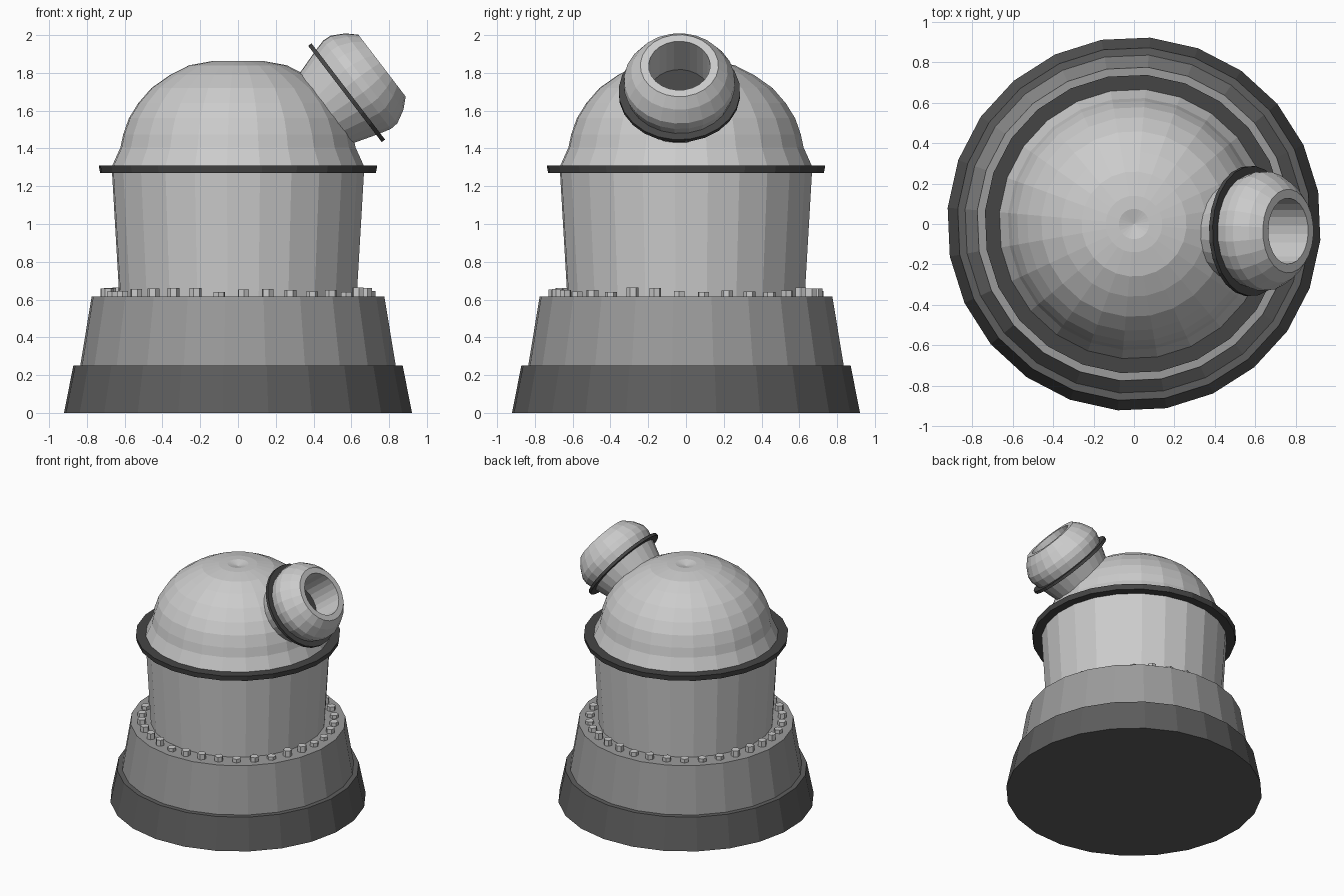
import bpy, bmesh, random
from math import sin, cos, radians, tau
from mathutils import Vector, Matrix

if "Cube" in bpy.data.objects:
    bpy.data.objects.remove(bpy.data.objects["Cube"])

random.seed(4)


def material(name, v):
    m = bpy.data.materials.new(name)
    m.diffuse_color = (v, v, v, 1)
    m.use_nodes = True
    m.node_tree.nodes["Principled BSDF"].inputs["Base Color"].default_value = m.diffuse_color
    return m


black = material("dark_trim", 0.06)
dark = material("dark_base", 0.11)
mid = material("mid_grey", 0.33)


def lathe(name, profile, mat=None, matrix=Matrix(), n=24, offset=10):
    """Revolve (radius, height) points about z; radius 0 makes a pole, open ends are capped."""
    bm = bmesh.new()
    rings = []
    for r, z in profile:
        if r == 0:
            rings.append([bm.verts.new((0, 0, z))] * n)
        else:
            angles = [radians(offset) + tau * i / n for i in range(n)]
            rings.append([bm.verts.new((r * cos(a), r * sin(a), z)) for a in angles])
    for low, high in zip(rings, rings[1:]):
        for i in range(n):
            j = (i + 1) % n
            bm.faces.new(dict.fromkeys((low[i], low[j], high[j], high[i])))
    for ring, radius in ((rings[0], profile[0][0]), (rings[-1], profile[-1][0])):
        if radius:
            bm.faces.new(ring)
    bmesh.ops.recalc_face_normals(bm, faces=bm.faces)
    mesh = bpy.data.meshes.new(name)
    bm.to_mesh(mesh)
    bm.free()
    ob = bpy.data.objects.new(name, mesh)
    ob.matrix_world = matrix
    bpy.context.collection.objects.link(ob)
    if mat:
        mesh.materials.append(mat)
    return ob


# Stepped plinth
lathe("base_ring", [(0.925, 0), (0.875, 0.25)], dark)
lathe("upper_base", [(0.84, 0.24), (0.778, 0.615)], mid)

# Drum, collar and dome
lathe("drum", [(0.63, 0.60), (0.67, 1.28)])
lathe("collar", [(0.733, 1.27), (0.74, 1.31)], black)
lathe("dome", [(0.67, 1.305), (0.625, 1.405), (0.61, 1.475), (0.58, 1.56),
               (0.53, 1.64), (0.46, 1.72), (0.36, 1.79), (0.26, 1.84),
               (0.14, 1.862), (0.075, 1.864), (0.0, 1.845)])

# Ring of hexagonal bolts with uneven heights
for k in range(34):
    a = radians(-2.9) + tau * k / 34
    place = Matrix.Translation((0.697 * cos(a), 0.697 * sin(a), 0.61))
    lathe("bolt_%02d" % k, [(0.032, 0), (0.032, random.uniform(0.028, 0.055))],
          matrix=place @ Matrix.Rotation(a, 4, 'Z'), n=6, offset=0)

# Tilted nozzle with a blind bore, and its flange
axis = Vector((0.794, 0.0, 0.607))
tilt = Matrix.Translation((0.575, -0.035, 1.695)) @ axis.to_track_quat('Z', 'Y').to_matrix().to_4x4()
lathe("nozzle", [(0.215, -0.20), (0.237, -0.125), (0.277, 0.0), (0.296, 0.07),
                 (0.293, 0.115), (0.255, 0.185), (0.207, 0.236),
                 (0.163, 0.236), (0.163, -0.02), (0, -0.02)], matrix=tilt)
lathe("nozzle_flange", [(0.25, -0.011), (0.322, -0.011), (0.322, 0.011),
                        (0.25, 0.011), (0.25, -0.011)], black, tilt).data.validate()
